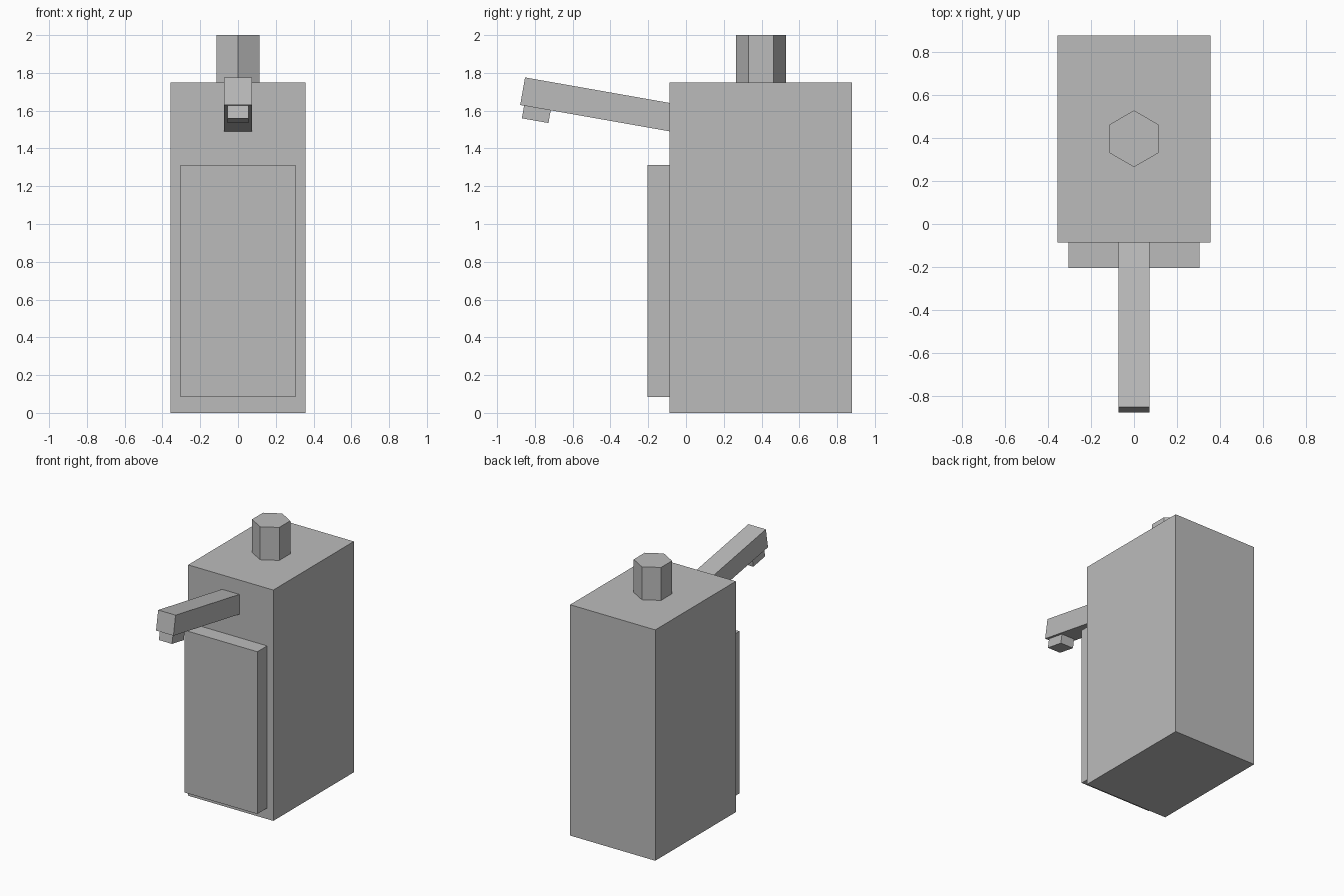
import bpy
import bmesh
from math import radians
from mathutils import Matrix, Vector

old = bpy.data.objects.get("Cube")
if old:
    bpy.data.objects.remove(old, do_unlink=True)

grey = bpy.data.materials.new("plain grey")
grey.use_nodes = True
GREY = (0.5, 0.5, 0.5, 1.0)
grey.diffuse_color = GREY
grey.node_tree.nodes["Principled BSDF"].inputs["Base Color"].default_value = GREY


def finish(name, bm, matrix):
    mesh = bpy.data.meshes.new(name)
    bm.to_mesh(mesh)
    bm.free()
    mesh.materials.append(grey)
    obj = bpy.data.objects.new(name, mesh)
    obj.matrix_world = matrix
    bpy.context.collection.objects.link(obj)
    return obj


def box(name, low, high, matrix=Matrix()):
    """Box between two corners, placed by a matrix."""
    low, high = Vector(low), Vector(high)
    bm = bmesh.new()
    bmesh.ops.create_cube(bm, size=1)
    bmesh.ops.scale(bm, vec=high - low, verts=bm.verts)
    bmesh.ops.translate(bm, vec=(low + high) / 2, verts=bm.verts)
    return finish(name, bm, matrix)


def hex_post(name, radius, height, centre):
    """Six-sided post with corners facing front and back."""
    bm = bmesh.new()
    bmesh.ops.create_cone(bm, cap_ends=True, segments=6, radius1=radius,
                          radius2=radius, depth=height)
    # create_cone starts its first corner on the y axis
    return finish(name, bm, Matrix.Translation(centre))


# Main housing and raised front panel
box("body", (-0.357, -0.087, 0), (0.357, 0.878, 1.75))
box("front_panel", (-0.305, -0.204, 0.083), (0.305, -0.08, 1.313))

# Hexagonal cap on top
hex_post("top_post", 0.132, 0.25, (0, 0.397, 1.875))

# Raised spout: local y runs from the tip into the body
tilt = Matrix.Translation((0, -0.865, 1.703)) @ Matrix.Rotation(radians(-10), 4, "X")
box("spout_arm", (-0.073, 0, -0.074), (0.073, 0.85, 0.074), tilt)
box("spout_nozzle", (-0.055, 0.021, -0.142), (0.055, 0.164, -0.07), tilt)
